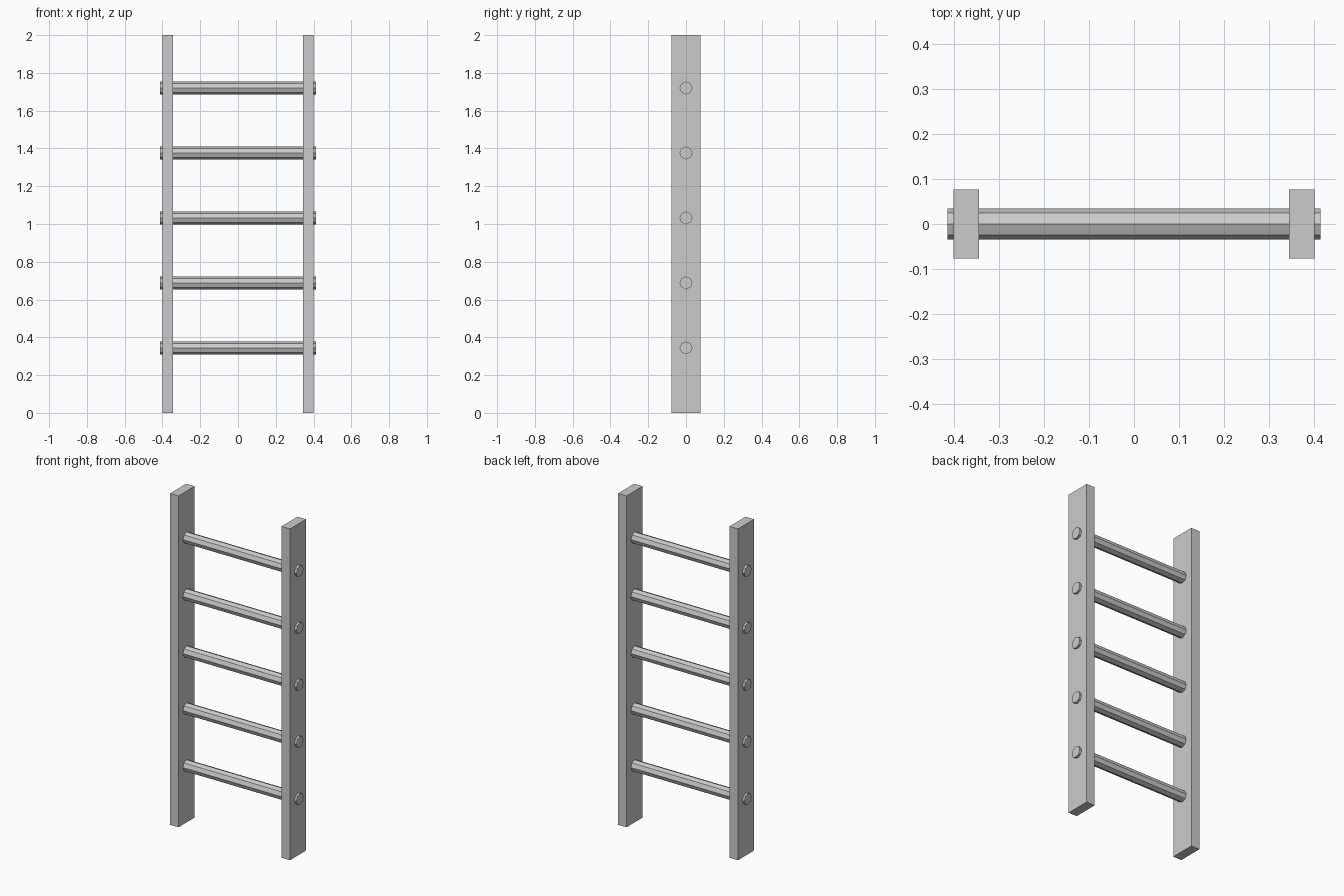
import bpy
from math import pi

if "Cube" in bpy.data.objects:
    bpy.data.objects.remove(bpy.data.objects["Cube"])

RAIL_X, RAIL_W, RAIL_D, HEIGHT = 0.372, 0.057, 0.153, 2.0
RUNG_LEN, RUNG_R, RUNG_STEP = 0.828, 0.034, 0.344

# Upright side rails
for name, side in (("left_rail", -1), ("right_rail", 1)):
    bpy.ops.mesh.primitive_cube_add(size=1, location=(side * RAIL_X, 0, HEIGHT / 2))
    rail = bpy.context.object
    rail.name = name
    rail.scale = (RAIL_W, RAIL_D, HEIGHT)
    bpy.ops.object.transform_apply(location=False, rotation=False, scale=True)

# Eight-sided rungs passing through both rails
for i in range(1, 6):
    bpy.ops.mesh.primitive_cylinder_add(
        vertices=8, radius=RUNG_R, depth=RUNG_LEN,
        location=(0, 0, i * RUNG_STEP), rotation=(0, pi / 2, 0))
    bpy.context.object.name = f"rung_{i}"
